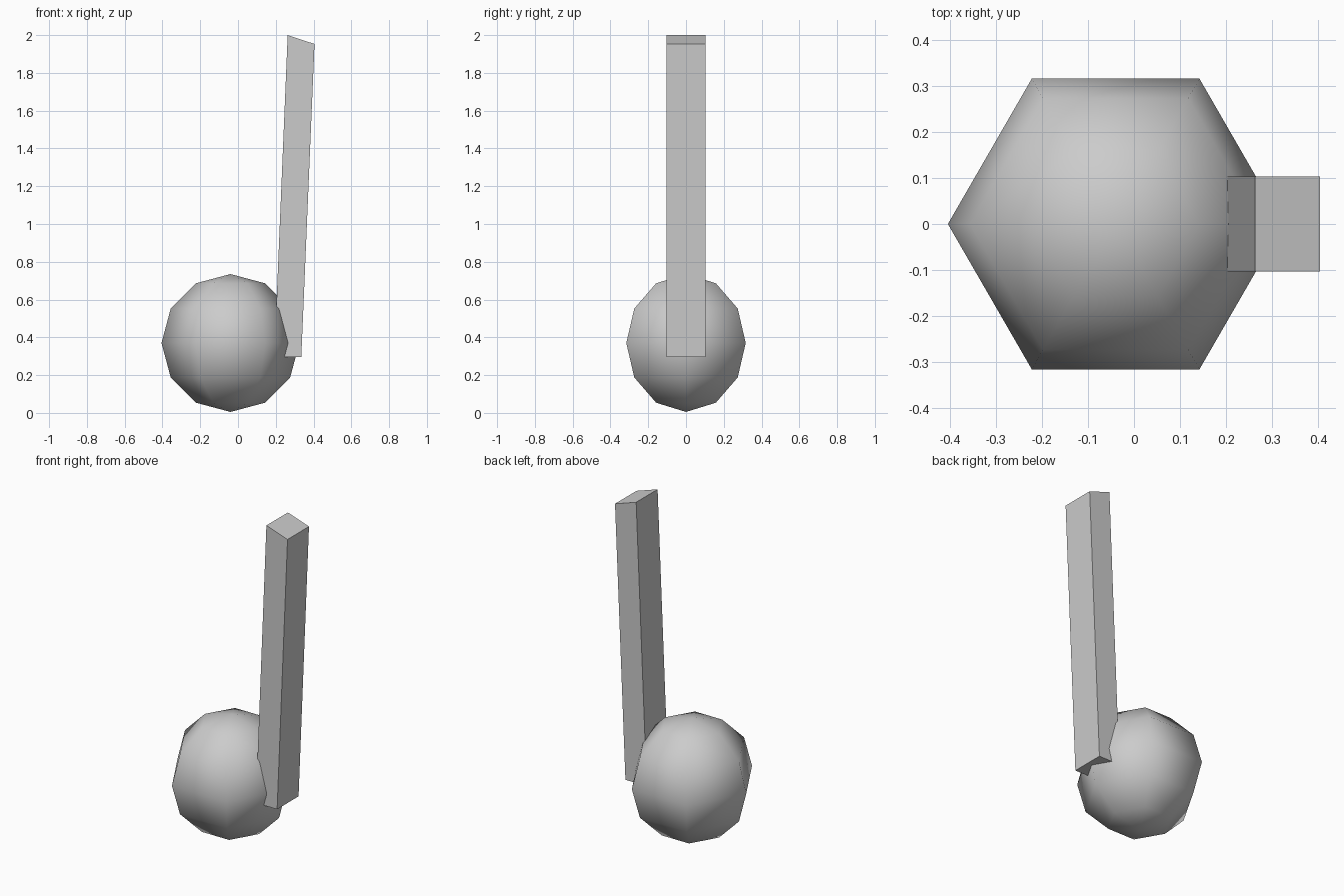
import bpy
import bmesh
import math

if "Cube" in bpy.data.objects:
    bpy.data.objects.remove(bpy.data.objects["Cube"])

# Low-poly smooth ball head, one corner pointing at the stem
bpy.ops.mesh.primitive_uv_sphere_add(segments=6, ring_count=6, radius=0.365,
                                     location=(-0.04, 0, 0.37),
                                     rotation=(0, 0, math.radians(30)))
ball = bpy.context.object
ball.name = "round_head"
bpy.ops.object.shade_smooth()

# Leaning square stem: side profile (x, z) extruded along y
profile = [(0.192, 0.295), (0.335, 0.295), (0.405, 1.953), (0.263, 2.0)]
half_depth = 0.103
bm = bmesh.new()
face = bm.faces.new([bm.verts.new((x, -half_depth, z)) for x, z in profile])
ext = bmesh.ops.extrude_face_region(bm, geom=[face])
moved = [g for g in ext["geom"] if isinstance(g, bmesh.types.BMVert)]
bmesh.ops.translate(bm, vec=(0, 2 * half_depth, 0), verts=moved)
bmesh.ops.recalc_face_normals(bm, faces=bm.faces)
mesh = bpy.data.meshes.new("stem")
bm.to_mesh(mesh)
bm.free()
bpy.context.collection.objects.link(bpy.data.objects.new("stem", mesh))
